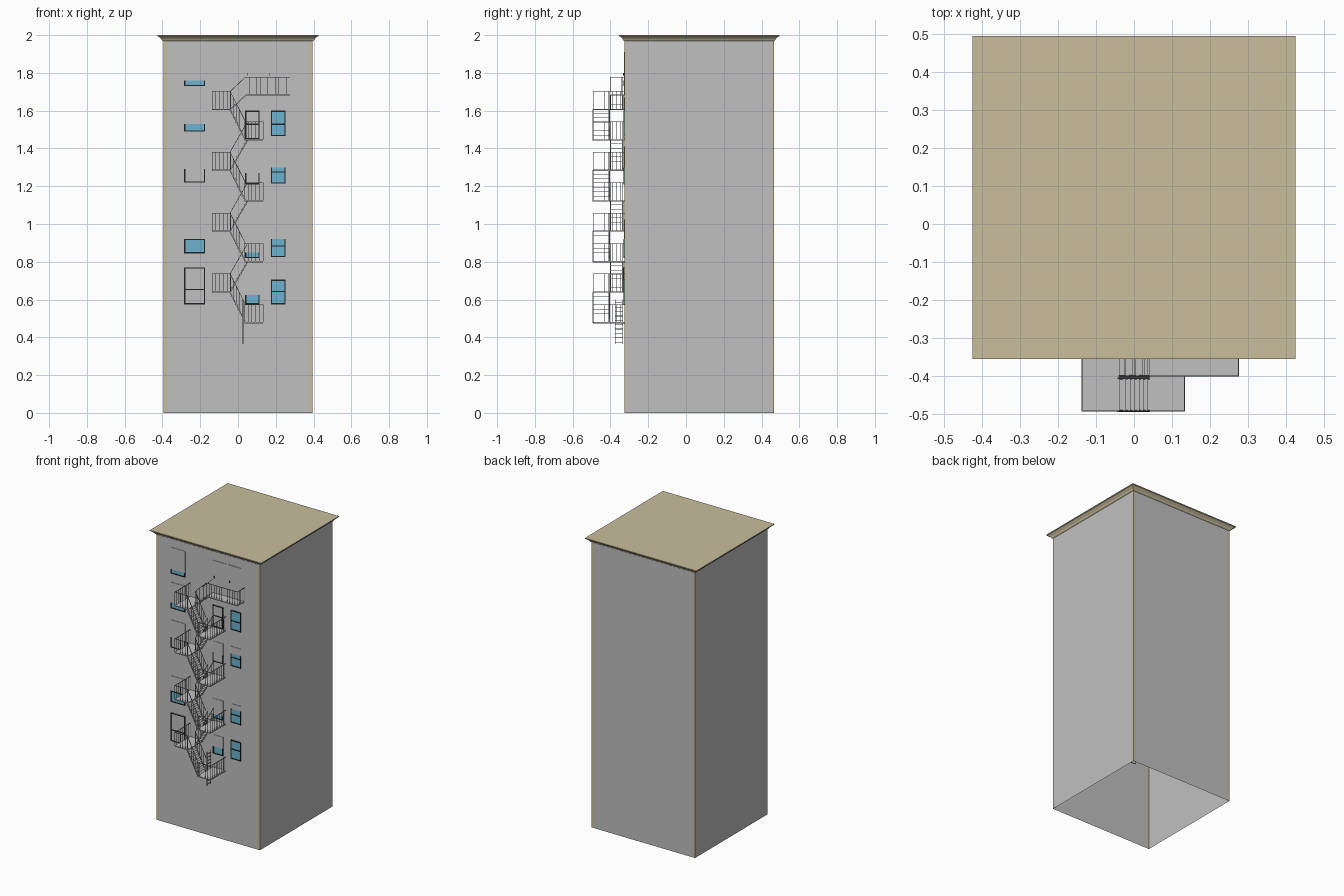
import bpy, bmesh
from mathutils import Vector, Matrix

cube = bpy.data.objects.get("Cube")
if cube:
    bpy.data.objects.remove(cube)


def material(name, rgb):
    m = bpy.data.materials.new(name)
    m.use_nodes = True
    m.diffuse_color = (*rgb, 1)
    m.node_tree.nodes["Principled BSDF"].inputs["Base Color"].default_value = (*rgb, 1)
    return m


GREY = material("wall grey", (0.53, 0.53, 0.53))
TAN = material("trim tan", (0.58, 0.51, 0.34))
BLACK = material("frame black", (0.015, 0.015, 0.015))
BLUE = material("glass blue", (0.15, 0.45, 0.62))
METAL = material("railing grey", (0.25, 0.25, 0.25))

CY = 0.07            # centre of the tower in y
FRONT = -0.325       # front wall plane
LANE, OUTER = -0.40, -0.492   # split between stair lanes, outer edge


def finish(bm, name, *mats):
    me = bpy.data.meshes.new(name)
    bm.to_mesh(me)
    bm.free()
    for m in mats:
        me.materials.append(m)
    ob = bpy.data.objects.new(name, me)
    bpy.context.collection.objects.link(ob)
    return ob


def box(bm, lo, hi, mat=0):
    lo, hi = Vector(lo), Vector(hi)
    m = Matrix.Translation((lo + hi) / 2) @ Matrix.Diagonal((*(hi - lo), 1))
    geo = bmesh.ops.create_cube(bm, size=1, matrix=m)
    for f in {f for v in geo["verts"] for f in v.link_faces}:
        f.material_index = mat


def bar(bm, a, b, w=0.003):
    a, b = Vector(a), Vector(b)
    d = b - a
    m = (Matrix.Translation((a + b) / 2) @ d.to_track_quat("Z", "Y").to_matrix().to_4x4()
         @ Matrix.Diagonal((w, w, d.length, 1)))
    bmesh.ops.create_cube(bm, size=1, matrix=m)


# Tower shell, open below, with narrow trim strips at the corners
def tower():
    h, fx, sy = 0.395, 0.377, 0.388
    quarter = [(h, sy), (h, h), (fx, h)]
    ring = quarter + [(-x, y) for x, y in reversed(quarter)]
    ring += [(-x, -y) for x, y in ring]
    bm = bmesh.new()
    low = [bm.verts.new((x, y + CY, 0)) for x, y in ring]
    top = [bm.verts.new((x, y + CY, 1.97)) for x, y in ring]
    for i in range(len(ring)):
        j = (i + 1) % len(ring)
        f = bm.faces.new((low[i], low[j], top[j], top[i]))
        f.material_index = int((low[i].co - low[j].co).length < 0.05)
    finish(bm, "tower_walls", GREY, TAN)


# Flared cornice with a flat roof
def roof():
    bm = bmesh.new()
    rings = []
    for h, z in [(0.396, 1.968), (0.402, 1.972), (0.406, 1.98), (0.418, 1.992), (0.425, 1.994), (0.425, 2.0)]:
        rings.append([bm.verts.new((sx * h, sy * h + CY, z))
                      for sx, sy in [(1, 1), (-1, 1), (-1, -1), (1, -1)]])
    for a, b in zip(rings, rings[1:]):
        for i in range(4):
            j = (i + 1) % 4
            bm.faces.new((a[i], a[j], b[j], b[i]))
    bm.faces.new(rings[-1])
    finish(bm, "roof_cornice", TAN)


# Sash window: glass below, blind above, dark frame up to frame_top
def window(name, x0, x1, z0, z1, glass_top, frame_top, rail=None):
    bm = bmesh.new()
    y, w = FRONT, 0.006
    if glass_top > z0:
        box(bm, (x0, y - 0.002, z0), (x1, y, glass_top), 1)
    if glass_top < z1:
        box(bm, (x0, y - 0.003, glass_top), (x1, y, z1), 2)
    for x in (x0, x1 - w):
        box(bm, (x, y - 0.005, z0), (x + w, y, frame_top))
    bars = [z0] + ([rail] if rail else []) + ([z1 - w] if frame_top >= z1 else [])
    for z in bars:
        box(bm, (x0, y - 0.005, z), (x1, y, z + w))
    finish(bm, name, BLACK, BLUE, GREY)


def windows():
    left = [(1.73, 1.91, 1.76, 1.76, None), (1.49, 1.67, 1.53, 1.53, None),
            (1.22, 1.41, 1.22, 1.29, None), (0.845, 1.025, 0.915, 0.92, 0.915),
            (0.575, 0.77, 0.575, 0.77, 0.65)]
    middle = [(1.45, 1.60, 1.45, 1.60, 1.525), (1.21, 1.35, 1.21, 1.27, None),
              (0.82, 0.955, 0.85, 0.85, None), (0.575, 0.705, 0.625, 0.625, None)]
    right = [(1.465, 1.60, 1.60, 1.60, 1.525), (1.215, 1.35, 1.30, 1.30, 1.272),
             (0.825, 0.955, 0.92, 0.92, 0.88), (0.575, 0.705, 0.705, 0.705, 0.64)]
    for col, x0, x1, rows in [("left", -0.285, -0.175, left), ("middle", 0.038, 0.115, middle),
                              ("right", 0.175, 0.252, right)]:
        for i, row in enumerate(rows):
            window(f"{col}_window_{i + 1}", x0, x1, *row)


# Doors on the top landing
def door(name, x):
    bm = bmesh.new()
    box(bm, (x, FRONT - 0.004, 1.685), (x + 0.1, FRONT, 1.907))
    box(bm, (x + 0.01, FRONT - 0.009, 1.785), (x + 0.014, FRONT, 1.8), 1)
    finish(bm, name, GREY, BLACK)


# Railing along a path of floor points: top rail, low rail and balusters
def railing(bm, path, height=0.093, step=0.02):
    up = Vector((0, 0, height))
    for a, b in zip(path, path[1:]):
        a, b = Vector(a), Vector(b)
        bar(bm, a + up, b + up)
        n = max(1, round((b - a).length / step))
        for i in range(n + 1):
            p = a.lerp(b, i / n)
            bar(bm, p, p + up, 0.002)


def landing(name, x_in, x_out, z, y_out):
    bm = bmesh.new()
    x0, x1 = sorted((x_in, x_out))
    box(bm, (x0, y_out, z - 0.006), (x1, FRONT, z))
    finish(bm, name + "_floor", GREY)
    bm = bmesh.new()
    railing(bm, [(x_in, y_out, z), (x_out, y_out, z), (x_out, FRONT, z)])
    finish(bm, name + "_railing", METAL)


# Flight of open treads between two stringers
def flight(name, top, bottom, y0, y1):
    (xa, za), (xb, zb) = top, bottom
    bm = bmesh.new()
    for y in (y0, y1):
        bar(bm, (xa, y, za - 0.004), (xb, y, zb - 0.004), 0.006)
    n = max(2, round((za - zb) / 0.022))
    for i in range(1, n):
        t = i / n
        x, z = xa + (xb - xa) * t, za + (zb - za) * t
        box(bm, (x - 0.009, y0, z - 0.002), (x + 0.009, y1, z))
    finish(bm, name + "_steps", GREY)
    bm = bmesh.new()
    for y in (y0, y1):
        railing(bm, [(xa, y, za), (xb, y, zb)], step=0.035)
    finish(bm, name + "_railing", METAL)


def fire_escape():
    landing("top_landing", 0.04, 0.275, 1.685, LANE)
    flight("top_flight", (0.04, 1.685), (-0.04, 1.61), LANE, FRONT - 0.01)
    drop = 0.3225
    for i in range(4):
        zl, zr = 1.61 - i * drop, 1.448 - i * drop
        landing(f"left_landing_{i + 1}", -0.038, -0.137, zl, OUTER)
        landing(f"right_landing_{i + 1}", 0.034, 0.133, zr, OUTER)
        flight(f"front_flight_{i + 1}", (-0.042, zl), (0.04, zr), OUTER, LANE - 0.006)
        if i < 3:
            flight(f"back_flight_{i + 1}", (0.05, zr), (-0.042, zl - drop), LANE, FRONT - 0.01)


# Drop ladder below the lowest landing
def ladder():
    bm = bmesh.new()
    ya, yb, x = -0.375, -0.335, 0.027
    for y in (ya, yb):
        bar(bm, (x, y, 0.365), (x, y, 0.6), 0.004)
    for i in range(10):
        z = 0.375 + i * 0.023
        bar(bm, (x, ya, z), (x, yb, z), 0.003)
    finish(bm, "drop_ladder", METAL)


tower()
roof()
windows()
door("door_left", 0.037)
door("door_right", 0.156)
fire_escape()
ladder()
